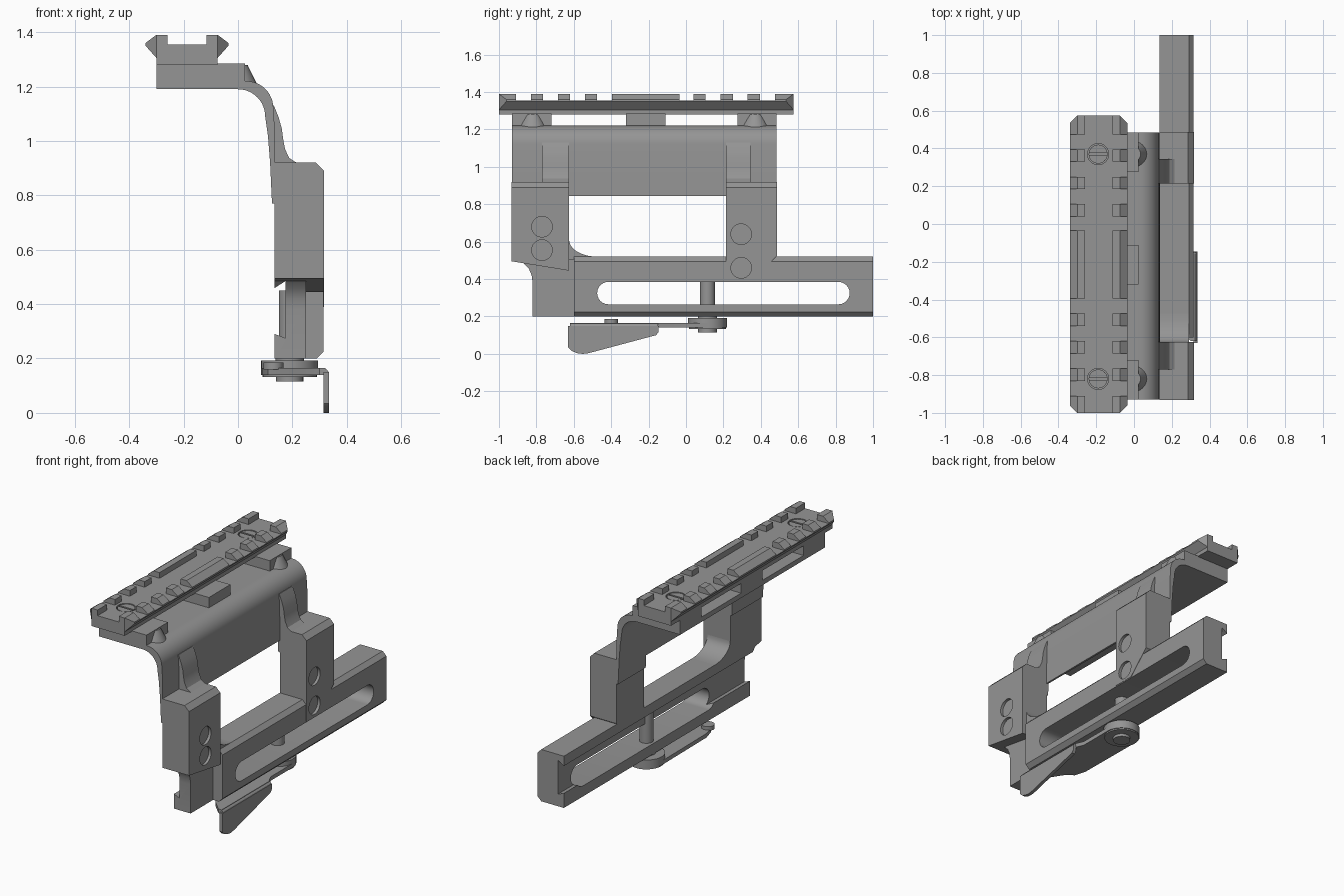
import bpy, bmesh, math

if "Cube" in bpy.data.objects:
    bpy.data.objects.remove(bpy.data.objects["Cube"])

PLACE = {'x': lambda p, t: (t, p[0], p[1]),
         'y': lambda p, t: (p[0], t, p[1]),
         'z': lambda p, t: (p[0], p[1], t)}


def prism(name, pts, axis, a, b, chamfer=None, width=0.03):
    """Extrude a 2D outline along an axis; optionally chamfer the edges chosen by a test."""
    bm = bmesh.new()
    lo = [bm.verts.new(PLACE[axis](p, a)) for p in pts]
    hi = [bm.verts.new(PLACE[axis](p, b)) for p in pts]
    n = len(pts)
    bm.faces.new(lo)
    bm.faces.new(hi)
    for i in range(n):
        bm.faces.new((lo[i], lo[(i + 1) % n], hi[(i + 1) % n], hi[i]))
    bmesh.ops.recalc_face_normals(bm, faces=bm.faces)
    if chamfer:
        edges = [e for e in bm.edges if all(chamfer(v.co) for v in e.verts)]
        bmesh.ops.bevel(bm, geom=edges, offset=width, segments=1, affect='EDGES')
    me = bpy.data.meshes.new(name)
    bm.to_mesh(me)
    bm.free()
    ob = bpy.data.objects.new(name, me)
    bpy.context.collection.objects.link(ob)
    return ob


def box(name, x0, x1, y0, y1, z0, z1):
    return prism(name, [(x0, y0), (x1, y0), (x1, y1), (x0, y1)], 'z', z0, z1)


def arc(cx, cy, r, a0, a1, n=12):
    return [(cx + r * math.cos(math.radians(a0 + (a1 - a0) * i / n)),
             cy + r * math.sin(math.radians(a0 + (a1 - a0) * i / n))) for i in range(n + 1)]


def disc(name, cx, cy, r, axis, a, b):
    return prism(name, arc(cx, cy, r, 0, 360, 32)[:-1], axis, a, b)


def cut(ob, cutter, op='DIFFERENCE', drop=False):
    """Boolean and bake the result."""
    m = ob.modifiers.new('cut', 'BOOLEAN')
    m.operation, m.object, m.solver = op, cutter, 'EXACT'
    dg = bpy.context.evaluated_depsgraph_get()
    me = bpy.data.meshes.new_from_object(ob.evaluated_get(dg))
    ob.modifiers.clear()
    ob.data = me
    if drop:
        bpy.data.objects.remove(cutter)


# Top rail: dovetail body with paired teeth, ends clipped to a chamfered plan
def mir(pts):
    return [(-0.375 - x, z) for x, z in reversed(pts)]


half = [(-0.34, 1.355), (-0.34, 1.35), (-0.30, 1.305), (-0.30, 1.28)]
rail = prism('top_rail', half + mir(half), 'y', -1.0, 0.575)
c, x0, x1, y0, y1 = 0.04, -0.34, -0.035, -1.0, 0.575
plan = prism('plan_cutter', [(x0, y0 + c), (x0 + c, y0), (x1 - c, y0), (x1, y0 + c),
                             (x1, y1 - c), (x1 - c, y1), (x0 + c, y1), (x0, y1 - c)], 'z', 1.2, 1.5)
cut(rail, plan, 'INTERSECT')
tooth = [(-0.34, 1.354), (-0.34, 1.36), (-0.30, 1.39), (-0.26, 1.39), (-0.26, 1.354)]
spans = [(-1.0, -0.91), (-0.83, -0.765), (-0.685, -0.62), (-0.54, -0.475), (-0.395, -0.035),
         (0.04, 0.105), (0.185, 0.25), (0.33, 0.395), (0.475, 0.575)]
for i, (a, b) in enumerate(spans):
    for side, pts in (('left', tooth), ('right', mir(tooth))):
        t = prism(f'rail_tooth_{side}_{i}', pts, 'y', a, b)
        if i in (0, len(spans) - 1):
            cut(t, plan, 'INTERSECT')
bpy.data.objects.remove(plan)

# Sunk slotted rail screws and flared bolt seats beside them
for i, y in enumerate((-0.82, 0.37)):
    cut(rail, disc('pocket_cutter', -0.19, y, 0.056, 'z', 1.335, 1.4), drop=True)
    s = disc(f'rail_screw_{i}', -0.19, y, 0.05, 'z', 1.33, 1.353)
    cut(s, box('slot_cutter', -0.26, -0.12, y - 0.006, y + 0.006, 1.345, 1.4), drop=True)
    bpy.ops.mesh.primitive_cone_add(vertices=32, radius1=0.074, radius2=0.04, depth=0.07,
                                    location=(-0.005, y, 1.245))
    bpy.context.object.name = f'bolt_seat_{i}'

# Spacer blocks between bracket and rail
for i, (a, b) in enumerate(((-0.93, -0.72), (-0.32, -0.11), (0.275, 0.485))):
    box(f'rail_spacer_{i}', -0.30, 0.025, a, b, 1.20, 1.284)


# Curved bracket plate: shorter in the middle, longer at both legs
def bracket(z):
    outer = [(-0.30, 1.22)] + arc(0.03, 1.12, 0.1, 90, 0) + [(0.134, 1.06), (0.137, z)]
    inner = [(0.125, z), (0.118, 0.92), (0.11, 1.02)] + arc(0.0, 1.09, 0.1, 0, 90) + [(-0.30, 1.19)]
    return outer + inner


prism('bracket_plate', bracket(0.845), 'y', -0.625, 0.215)
flare = [(0.112, 1.13), (0.132, 1.13), (0.15, 1.085), (0.161, 1.045), (0.167, 1.0), (0.173, 0.97),
         (0.188, 0.937), (0.215, 0.92), (0.215, 0.9), (0.125, 0.9)]
for side, a, b, f0, f1 in (('front', -0.93, -0.625, -0.77, -0.625), ('rear', 0.215, 0.485, 0.215, 0.345)):
    prism(f'{side}_bracket_leg', bracket(0.77), 'y', a, b)
    prism(f'{side}_leg_flare', flare, 'y', f0, f1)

# Leg blocks with a chamfered top outer edge
top_edge = lambda co: co.x > 0.3 and co.z > 0.915
front = prism('front_leg_block', [(-0.932, 0.92), (-0.932, 0.495), (-0.625, 0.445), (-0.625, 0.92)],
              'x', 0.135, 0.317, top_edge)
rear = prism('rear_leg_block', [(0.215, 0.92), (0.215, 0.39), (0.35, 0.39), (0.486, 0.525), (0.486, 0.92)],
             'x', 0.135, 0.317, top_edge)

# Lower side rail, its narrow front end and the fillet to the front leg
side = prism('side_rail', [(0.135, 0.20), (0.29, 0.20), (0.315, 0.225), (0.315, 0.495), (0.29, 0.52),
                           (0.135, 0.52)], 'y', -0.6, 1.0)
nose = prism('side_rail_nose', [(-0.6, 0.52), (-0.91, 0.52), (-0.91, 0.492), (-0.87, 0.485), (-0.84, 0.455),
                                (-0.825, 0.42), (-0.82, 0.38), (-0.82, 0.2), (-0.6, 0.2)], 'x', 0.135, 0.25)
prism('leg_fillet', [(-0.63, 0.505)] + [(-0.475 + 0.15 * math.cos(t), 0.61 + 0.09 * math.sin(t))
      for t in [math.pi + math.pi / 2 * i / 10 for i in range(11)]] + [(-0.475, 0.505)], 'x', 0.135, 0.29)

# Dovetail groove along the inner face, and the long through slot
groove = prism('groove_cutter', [(0.10, 0.303), (0.175, 0.275), (0.175, 0.485), (0.10, 0.437)], 'y', -1.1, 1.1)
slot = prism('slot_cutter', arc(0.815, 0.325, 0.06, -90, 90) + arc(-0.415, 0.325, 0.06, 90, 270), 'x', 0.0, 0.5)
for ob in (front, rear, side, nose):
    cut(ob, groove)
cut(side, slot)
for k in (groove, slot):
    bpy.data.objects.remove(k)

# Sunk screw pockets on the leg blocks
for blk, y, z in ((front, -0.77, 0.68), (front, -0.77, 0.555), (rear, 0.295, 0.64), (rear, 0.295, 0.46)):
    for ob in ((blk, side) if blk is rear else (blk,)):
        cut(ob, disc('pocket_cutter', y, z, 0.055, 'x', 0.30, 0.4), drop=True)

# Clamp pivot: pin, washer, nut
disc('clamp_pin', 0.19, 0.115, 0.04, 'z', 0.12, 0.45)
disc('clamp_collar', 0.19, 0.115, 0.052, 'z', 0.18, 0.2)
disc('clamp_washer', 0.19, 0.115, 0.105, 'z', 0.164, 0.192)
disc('clamp_nut', 0.19, 0.115, 0.05, 'z', 0.115, 0.145)
disc('clamp_cap', 0.19, 0.115, 0.1, 'z', 0.132, 0.142)

# Lever plate with folded-down handle
prism('lever_plate', arc(0.19, 0.115, 0.105, 0, 180, 20) +
      [(0.09, -0.33), (0.11, -0.4), (0.16, -0.44), (0.23, -0.55), (0.30, -0.62), (0.322, -0.62),
       (0.322, -0.16), (0.295, -0.1)], 'z', 0.14, 0.165)
prism('lever_bend', arc(0.31, 0.14, 0.025, 90, 0, 6) + [(0.315, 0.12), (0.315, 0.14), (0.30, 0.14)],
      'y', -0.62, -0.15)
prism('lever_handle', [(-0.63, 0.15), (-0.63, 0.035), (-0.61, 0.015), (-0.58, 0.003), (-0.55, 0.0), (-0.52, 0.004),
                       (-0.16, 0.10), (-0.148, 0.115), (-0.145, 0.15)], 'x', 0.314, 0.335)
disc('lever_stop', 0.13, -0.4, 0.037, 'z', 0.16, 0.186)

# Dark grey finish, sharp edges kept
finish = bpy.data.materials.new('dark_grey_metal')
finish.diffuse_color = (0.3, 0.3, 0.3, 1)
finish.use_nodes = True
finish.node_tree.nodes["Principled BSDF"].inputs["Base Color"].default_value = finish.diffuse_color
for ob in list(bpy.context.scene.objects):
    ob.data.materials.clear()
    ob.data.materials.append(finish)
    bpy.ops.object.select_all(action='DESELECT')
    ob.select_set(True)
    bpy.context.view_layer.objects.active = ob
    bpy.ops.object.shade_smooth_by_angle(angle=math.radians(25))
